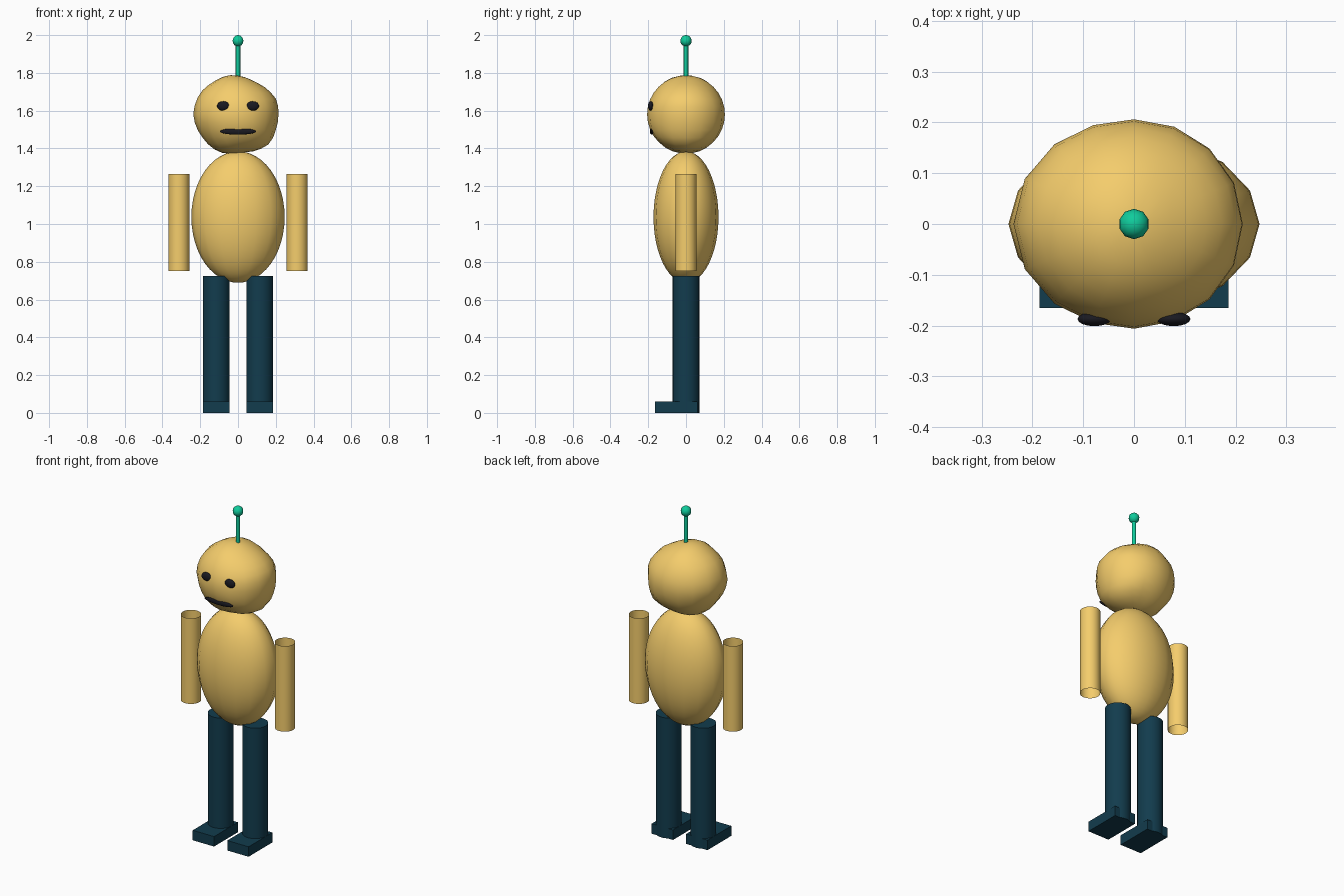
import bpy, math

if "Cube" in bpy.data.objects:
    bpy.data.objects.remove(bpy.data.objects["Cube"])

def material(name, rgb):
    m = bpy.data.materials.new(name)
    m.diffuse_color = (*rgb, 1)
    m.use_nodes = True
    m.node_tree.nodes["Principled BSDF"].inputs["Base Color"].default_value = m.diffuse_color
    return m

TAN = material("tan", (0.91, 0.61, 0.15))
TEAL = material("dark_teal", (0.006, 0.045, 0.075))
GREEN = material("green", (0.005, 0.6, 0.33))
BLACK = material("black", (0.01, 0.01, 0.015))

def finish(name, mat, smooth=True):
    o = bpy.context.object
    o.name = name
    o.data.materials.append(mat)
    bpy.ops.object.transform_apply(location=False, rotation=False, scale=True)
    if smooth:
        bpy.ops.object.shade_smooth_by_angle(angle=math.radians(50))
    return o

def ellipsoid(name, loc, radii, mat, seg=16, rings=16):
    bpy.ops.mesh.primitive_uv_sphere_add(segments=seg, ring_count=rings, radius=1, location=loc)
    bpy.context.object.scale = radii
    return finish(name, mat)

def tube(name, x, r, z0, z1, mat, fill='NGON', sides=24):
    bpy.ops.mesh.primitive_cylinder_add(vertices=sides, radius=r, depth=z1 - z0,
                                        end_fill_type=fill, location=(x, 0, (z0 + z1) / 2))
    return finish(name, mat)

# torso
ellipsoid("torso", (0, 0, 1.037), (0.247, 0.172, 0.348), TAN, 16, 24)

# lumpy head: sphere whose radius varies with the angle seen from the front
R = 0.206
LUMPS = [(0, .214), (20, .219), (35, .208), (62, .194), (90, .204), (104, .214), (128, .216),
         (150, .23), (180, .237), (214, .224), (243, .223), (270, .204), (282, .204),
         (318, .228), (338, .216), (360, .214)]

def lump(deg):
    for (a, ra), (b, rb) in zip(LUMPS, LUMPS[1:]):
        if a <= deg <= b:
            return (ra + (rb - ra) * (deg - a) / (b - a)) / R
    return 1

head = ellipsoid("head", (0, 0, 1.58), (R, R, R), TAN, 16, 16)
for v in head.data.vertices:
    x, y, z = v.co
    w = (x * x + z * z) / (R * R)
    f = lump(math.degrees(math.atan2(z, x)) % 360) if abs(x) > 1e-4 else 1
    v.co *= 1 + (f - 1) * w

# face
ellipsoid("mouth", (0, -0.182, 1.49), (0.095, 0.009, 0.017), BLACK)

# antenna
tube("antenna_stem", 0, 0.012, 1.77, 1.95, GREEN, sides=12)
ellipsoid("antenna_ball", (0, 0, 1.97), (0.03, 0.03, 0.03), GREEN, 10, 10)

# paired parts
for side, s in (("left", -1), ("right", 1)):
    ellipsoid(side + "_eye", (s * 0.078, -0.187, 1.625), (0.033, 0.014, 0.025), BLACK)
    tube(side + "_arm", s * 0.313, 0.056, 0.75, 1.265, TAN, 'NOTHING')
    tube(side + "_leg", s * 0.115, 0.071, 0.0, 0.725, TEAL)
    bpy.ops.mesh.primitive_cube_add(size=1, location=(s * 0.115, -0.052, 0.03))
    bpy.context.object.scale = (0.142, 0.226, 0.06)
    finish(side + "_foot", TEAL, smooth=False)
